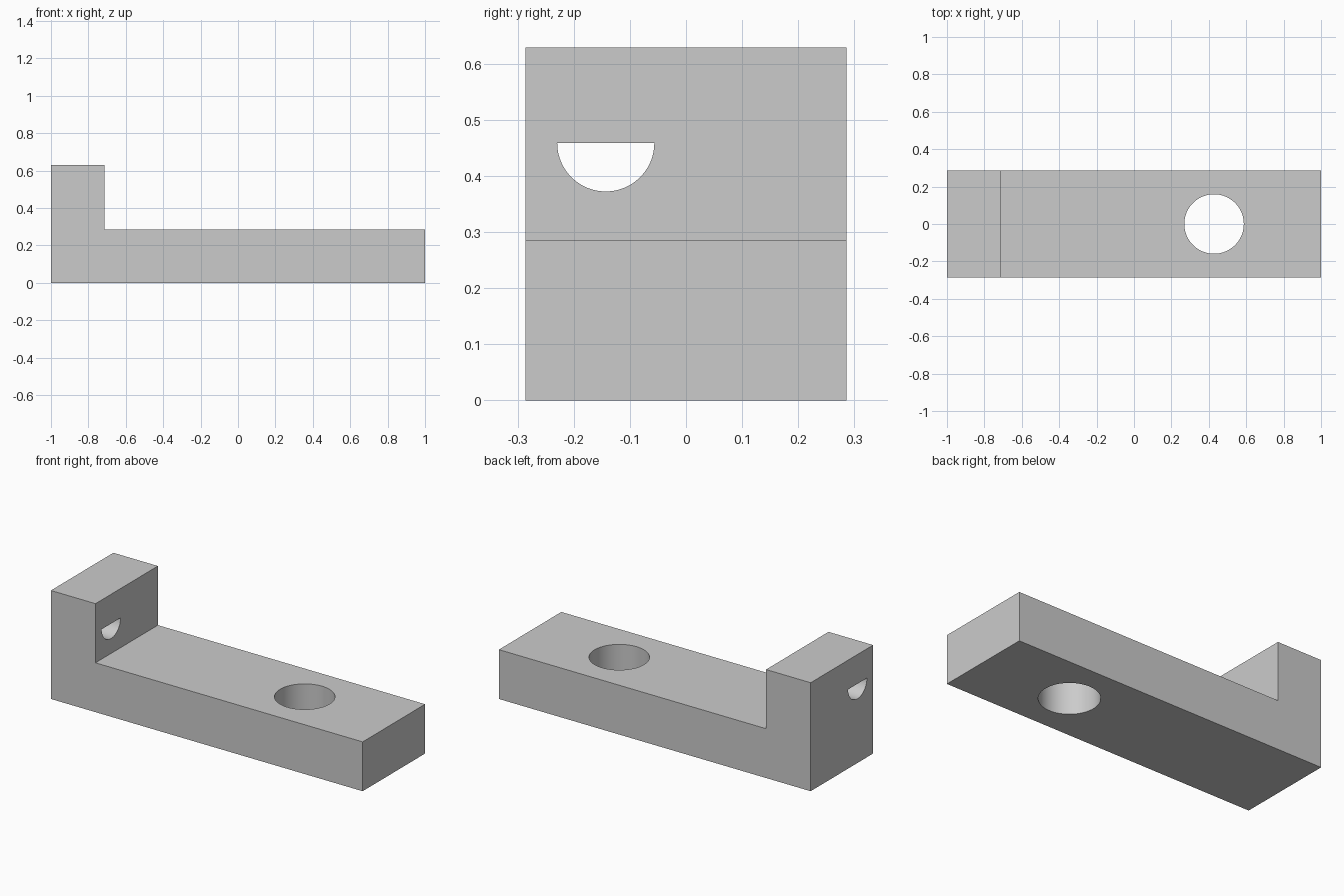
import bpy, bmesh, math

default = bpy.data.objects.get("Cube")
if default:
    bpy.data.objects.remove(default, do_unlink=True)

WIDTH = 0.572

grey = bpy.data.materials.new("plain grey")
grey.use_nodes = True
colour = (0.6, 0.6, 0.6, 1)
grey.diffuse_color = colour
grey.node_tree.nodes["Principled BSDF"].inputs["Base Color"].default_value = colour


def prism(name, outline, direction):
    """Extrude a closed outline of 3D points along a direction."""
    bm = bmesh.new()
    face = bm.faces.new([bm.verts.new(p) for p in outline])
    moved = bmesh.ops.extrude_face_region(bm, geom=[face])["geom"]
    verts = [g for g in moved if isinstance(g, bmesh.types.BMVert)]
    bmesh.ops.translate(bm, verts=verts, vec=direction)
    bmesh.ops.recalc_face_normals(bm, faces=bm.faces)
    mesh = bpy.data.meshes.new(name)
    bm.to_mesh(mesh)
    bm.free()
    mesh.materials.append(grey)
    obj = bpy.data.objects.new(name, mesh)
    bpy.context.collection.objects.link(obj)
    return obj


def arc(radius, start, sweep, count):
    """Points along an arc, in its own plane."""
    angles = [start + sweep * i / count for i in range(count + 1)]
    return [(radius * math.cos(a), radius * math.sin(a)) for a in angles]


# L-shaped bracket: long base with an upright at its right end
profile = [(-1, 0), (1, 0), (1, 0.286), (-0.714, 0.286), (-0.714, 0.629), (-1, 0.629)]
bracket = prism("bracket", [(x, -WIDTH / 2, z) for x, z in profile], (0, WIDTH, 0))

# Round hole through the base, half-round hole through the upright
circle = arc(0.159, 0, math.tau, 96)[:-1]
round_cutter = prism("round_hole_cutter",
                     [(0.428 + u, v, -0.1) for u, v in circle], (0, 0, 0.6))
half = arc(0.0865, math.pi, math.pi, 48)
half_cutter = prism("half_round_hole_cutter",
                    [(-1.1, -0.143 + u, 0.459 + v) for u, v in half], (0.5, 0, 0))

bpy.context.view_layer.objects.active = bracket
bracket.select_set(True)
for cutter in (round_cutter, half_cutter):
    mod = bracket.modifiers.new("cut", "BOOLEAN")
    mod.operation = "DIFFERENCE"
    mod.solver = "EXACT"
    mod.object = cutter
    bpy.ops.object.modifier_apply(modifier=mod.name)
    bpy.data.objects.remove(cutter, do_unlink=True)

bpy.ops.object.select_all(action="DESELECT")
bracket.select_set(True)
bpy.ops.object.shade_smooth_by_angle(angle=math.radians(30))
